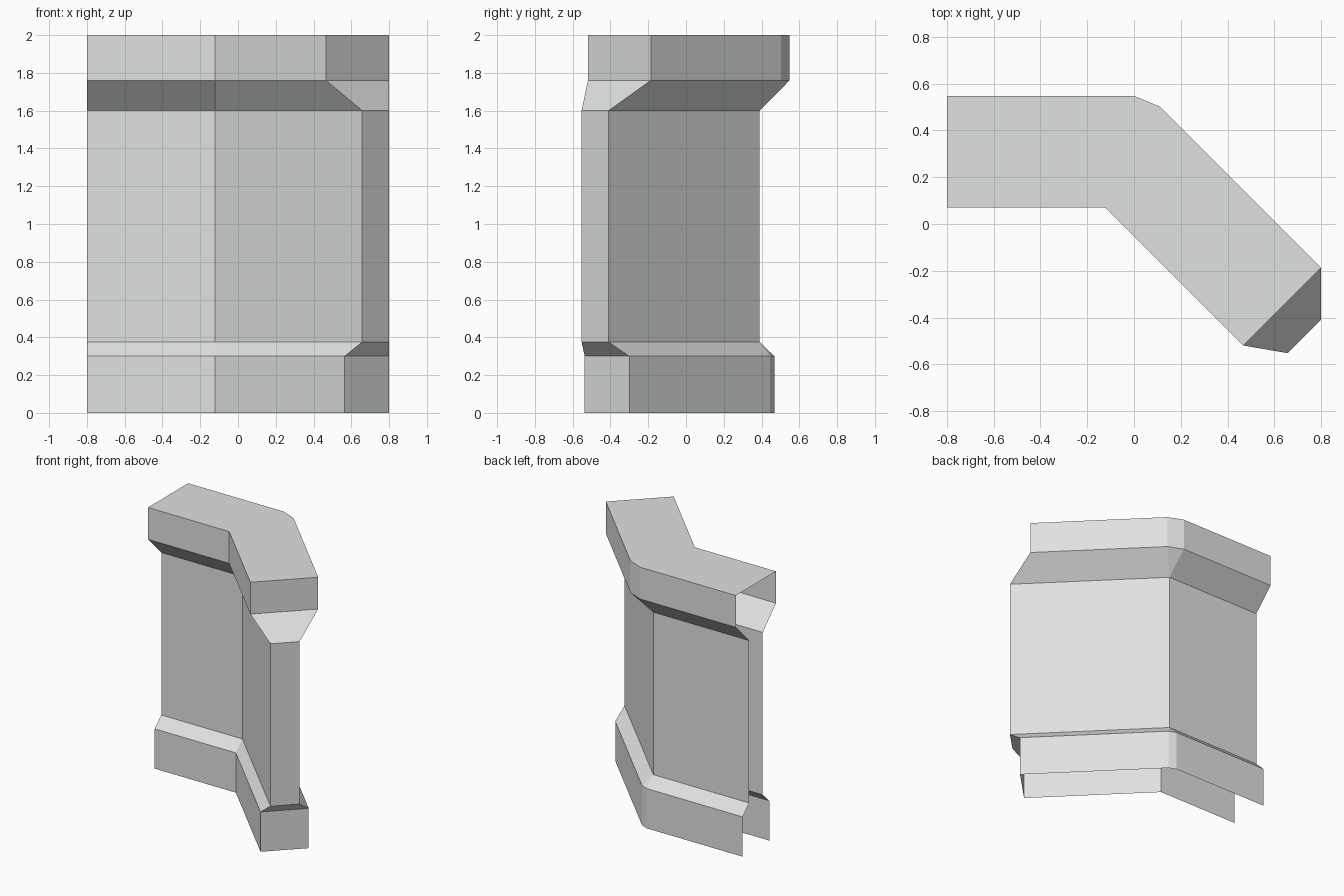
import bpy, bmesh, math

if "Cube" in bpy.data.objects:
    bpy.data.objects.remove(bpy.data.objects["Cube"])

stone = bpy.data.materials.new("pale_grey_stone")
stone.diffuse_color = (0.74, 0.76, 0.75, 1)
stone.use_nodes = True
stone.node_tree.nodes["Principled BSDF"].inputs["Base Color"].default_value = stone.diffuse_color

END, FRONT, BACK = 0.8, 0.228, 0.39   # wall ends and shaft faces
S = math.sqrt(0.5)


def outline(o):
    """Plan of the bent wall, widened by o, counter-clockwise, open at the left end."""
    back_sum = BACK + o / S                 # x + y along the diagonal back
    front_sum = FRONT - o - 0.123           # x + y along the diagonal front
    diff = 2 * END - back_sum               # x - y along the square right end
    return [(-END, FRONT - o), (-0.123, FRONT - o),
            ((front_sum + diff) / 2, (front_sum - diff) / 2),
            (END, back_sum - END), (o * S, BACK + o * S),
            (0, BACK + o), (-END, BACK + o)]


def wall_part(name, levels, lid=False):
    """Skin the plan through (height, widening) levels; underside and left end stay open."""
    bm = bmesh.new()
    rings = [[bm.verts.new((x, y, z)) for x, y in outline(o)] for z, o in levels]
    for lo, hi in zip(rings, rings[1:]):
        for i in range(len(lo) - 1):
            bm.faces.new((lo[i], lo[i + 1], hi[i + 1], hi[i]))
    if lid:
        bm.faces.new(rings[-1])
    bmesh.ops.remove_doubles(bm, verts=bm.verts, dist=1e-5)
    mesh = bpy.data.meshes.new(name)
    bm.to_mesh(mesh)
    bm.free()
    mesh.materials.append(stone)
    bpy.context.collection.objects.link(bpy.data.objects.new(name, mesh))


# Plinth with sloped shoulder, plain shaft, flared coping with flat top
wall_part("wall_plinth", [(0, 0.078), (0.3, 0.078), (0.375, 0)])
wall_part("wall_shaft", [(0.375, 0), (1.6, 0)])
wall_part("wall_coping", [(1.6, 0), (1.76, 0.158), (2, 0.158)], lid=True)
